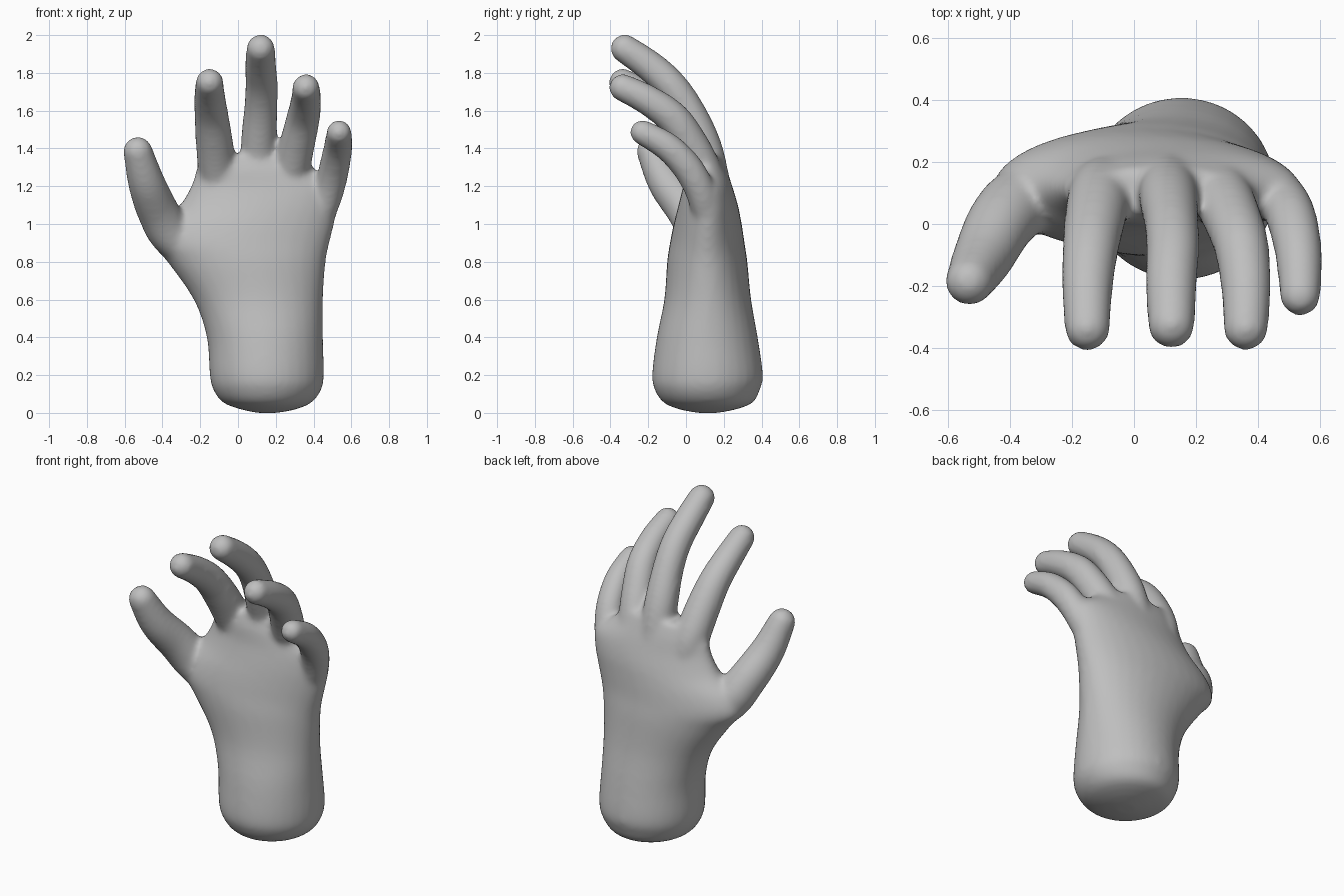
import bpy, bmesh, math
from mathutils import Vector

cube = bpy.data.objects.get("Cube")
if cube:
    bpy.data.objects.remove(cube, do_unlink=True)

SIDES = 32
SWELL = 0.006  # makes up for the shrinkage of the softening


def spline(points, steps):
    """Catmull-Rom through tuples of any length."""
    pts = [points[0]] + list(points) + [points[-1]]
    out = []
    for a, b, c, d in zip(pts, pts[1:], pts[2:], pts[3:]):
        for s in range(steps):
            t = s / steps
            out.append([0.5 * (2 * q + (r - p) * t + (2 * p - 5 * q + 4 * r - w) * t * t
                               + (3 * q - p - 3 * r + w) * t ** 3)
                        for p, q, r, w in zip(a, b, c, d)])
    return out + [list(points[-1])]


def loft(bm, rings):
    loops = [[bm.verts.new(co) for co in ring] for ring in rings]
    for lo, hi in zip(loops, loops[1:]):
        for i in range(SIDES):
            j = (i + 1) % SIDES
            bm.faces.new((lo[i], lo[j], hi[j], hi[i]))
    bm.faces.new(loops[0][::-1])
    bm.faces.new(loops[-1])


def angles():
    return [2 * math.pi * i / SIDES for i in range(SIDES)]


def add_palm(bm, sections):
    """Oval sections given as z, left, right, front, back."""
    rings = []
    for z, x0, x1, y0, y1 in spline(sections, 4):
        rings.append([((x0 + x1) / 2 + (x1 - x0) / 2 * math.cos(a),
                       (y0 + y1) / 2 + (y1 - y0) / 2 * math.sin(a), z)
                      for a in angles()])
    loft(bm, rings)


def add_finger(bm, path):
    """Round tapered tube through x, y, z, radius with a domed tip."""
    pts = spline(path, 6)
    rings = []
    for i, p in enumerate(pts):
        here = Vector(p[:3])
        along = Vector(pts[min(i + 1, len(pts) - 1)][:3]) - Vector(pts[max(i - 1, 0)][:3])
        turn = along.to_track_quat('Z', 'Y')
        r = p[3] + SWELL
        rings.append([here + turn @ Vector((r * math.cos(a), r * math.sin(a), 0))
                      for a in angles()])
    loft(bm, rings)
    ball = bmesh.ops.create_icosphere(bm, subdivisions=4, radius=path[-1][3] + SWELL)
    bmesh.ops.translate(bm, verts=ball["verts"], vec=path[-1][:3])


bm = bmesh.new()

# Wrist stump and palm
add_palm(bm, [
    (0.00, 0.10, 0.21, 0.06, 0.17), (0.02, 0.01, 0.31, -0.04, 0.27),
    (0.055, -0.08, 0.39, -0.12, 0.355), (0.12, -0.13, 0.44, -0.165, 0.39),
    (0.20, -0.15, 0.455, -0.18, 0.408), (0.40, -0.165, 0.45, -0.155, 0.38),
    (0.60, -0.235, 0.45, -0.115, 0.345), (0.80, -0.375, 0.465, -0.10, 0.325),
    (0.90, -0.455, 0.485, -0.085, 0.31), (1.00, -0.42, 0.51, -0.065, 0.295),
    (1.10, -0.31, 0.53, -0.04, 0.275), (1.20, -0.25, 0.525, -0.015, 0.245),
    (1.29, -0.22, 0.41, 0.00, 0.215), (1.37, -0.17, 0.34, 0.03, 0.18)])

# Fingers, from root to tip
fingers = {
    "thumb": [(-0.08, 0.11, 0.72, 0.06), (-0.33, 0.08, 0.92, 0.105),
              (-0.42, 0.015, 1.06, 0.105), (-0.485, -0.105, 1.22, 0.092),
              (-0.53, -0.185, 1.385, 0.072)],
    "index": [(-0.05, 0.17, 1.00, 0.05), (-0.09, 0.13, 1.17, 0.085),
              (-0.11, 0.095, 1.29, 0.095), (-0.125, 0.02, 1.43, 0.093),
              (-0.14, -0.08, 1.57, 0.085), (-0.15, -0.20, 1.67, 0.077),
              (-0.15, -0.335, 1.75, 0.068)],
    "middle": [(0.11, 0.19, 1.00, 0.06), (0.11, 0.14, 1.23, 0.085),
               (0.11, 0.09, 1.42, 0.09), (0.12, 0.01, 1.60, 0.083),
               (0.125, -0.08, 1.733, 0.08), (0.12, -0.19, 1.835, 0.077),
               (0.12, -0.325, 1.929, 0.07)],
    "ring": [(0.24, 0.17, 1.00, 0.05), (0.265, 0.13, 1.17, 0.082),
             (0.285, 0.09, 1.29, 0.09), (0.315, 0.02, 1.43, 0.088),
             (0.345, -0.07, 1.56, 0.083), (0.36, -0.20, 1.655, 0.075),
             (0.36, -0.335, 1.722, 0.067)],
    "little": [(0.40, 0.13, 0.93, 0.05), (0.455, 0.10, 1.09, 0.07),
               (0.487, 0.065, 1.20, 0.075), (0.512, 0.00, 1.31, 0.075),
               (0.53, -0.10, 1.41, 0.07), (0.535, -0.23, 1.485, 0.061)],
}
for path in fingers.values():
    add_finger(bm, path)

bmesh.ops.recalc_face_normals(bm, faces=bm.faces)
mesh = bpy.data.meshes.new("hand")
bm.to_mesh(mesh)
bm.free()
hand = bpy.data.objects.new("hand", mesh)
bpy.context.collection.objects.link(hand)

# Fuse the parts into one soft skin
fuse = hand.modifiers.new("Fuse", 'REMESH')
fuse.mode = 'VOXEL'
fuse.voxel_size = 0.014
soften = hand.modifiers.new("Soften", 'SMOOTH')
soften.factor = 0.5
soften.iterations = 18

# Grey skin
grey = bpy.data.materials.new("plain_grey")
grey.use_nodes = True
colour = (0.52, 0.52, 0.52, 1)
grey.diffuse_color = colour
grey.node_tree.nodes["Principled BSDF"].inputs["Base Color"].default_value = colour
mesh.materials.append(grey)

bpy.ops.object.select_all(action='DESELECT')
hand.select_set(True)
bpy.context.view_layer.objects.active = hand
for name in ("Fuse", "Soften"):
    bpy.ops.object.modifier_apply(modifier=name)
bpy.ops.object.shade_smooth()
